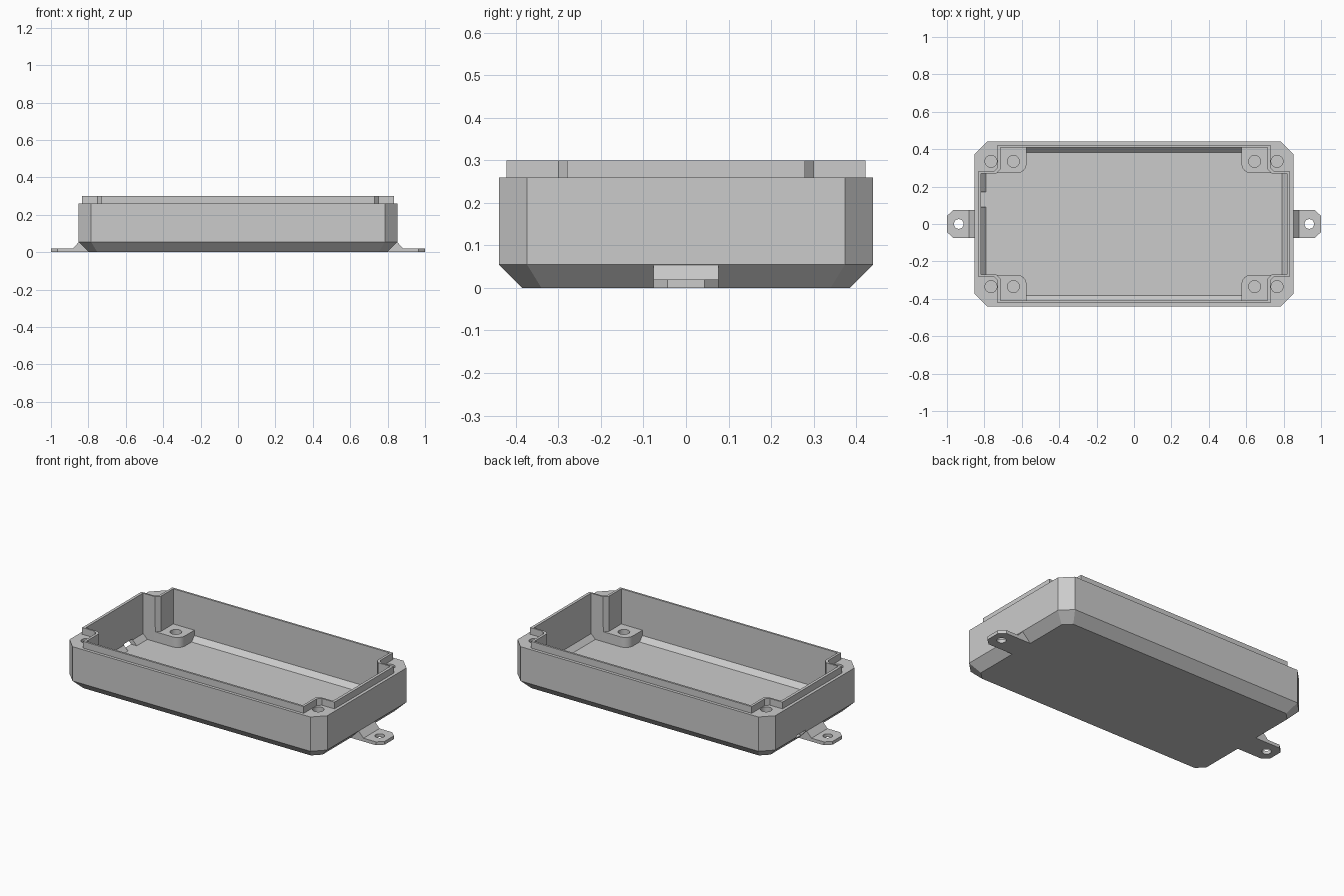
import bpy, bmesh
from math import cos, sin, pi

if "Cube" in bpy.data.objects:
    bpy.data.objects.remove(bpy.data.objects["Cube"], do_unlink=True)

grey = bpy.data.materials.new("light grey plastic")
grey.use_nodes = True
grey.diffuse_color = (0.6, 0.6, 0.6, 1)
grey.node_tree.nodes["Principled BSDF"].inputs["Base Color"].default_value = (0.6, 0.6, 0.6, 1)


def loft(name, rings):
    """Closed solid through rings of 3D points, bottom to top."""
    bm = bmesh.new()
    loops = [[bm.verts.new(p) for p in ring] for ring in rings]
    bm.faces.new(loops[0])
    bm.faces.new(loops[-1])
    n = len(loops[0])
    for a, b in zip(loops, loops[1:]):
        for i in range(n):
            j = (i + 1) % n
            bm.faces.new((a[i], a[j], b[j], b[i]))
    bmesh.ops.recalc_face_normals(bm, faces=bm.faces)
    mesh = bpy.data.meshes.new(name)
    bm.to_mesh(mesh)
    bm.free()
    mesh.materials.append(grey)
    obj = bpy.data.objects.new(name, mesh)
    bpy.context.collection.objects.link(obj)
    return obj


def flat(outline, z):
    return [(x, y, z) for x, y in outline]


def prism(name, outline, z0, z1):
    return loft(name, [flat(outline, z0), flat(outline, z1)])


def mirror_quadrant(q):
    """Repeat the +x +y quarter outline around both axes."""
    half = q + [(-x, y) for x, y in reversed(q)]
    return half + [(-x, -y) for x, y in half]


def octagon(x, y, c):
    return mirror_quadrant([(x, y - c), (x - c, y)])


def rectangle(x, y):
    return [(x, y), (-x, y), (-x, -y), (x, -y)]


def cross(big_x, big_y, x, y, r, steps=1):
    """Rectangle with notched corners; each notch corner is rounded or chamfered."""
    arc = [(-pi / 2) * (1 + i / steps) for i in range(steps + 1)]
    quarter = [(x + r + r * cos(a), y + r + r * sin(a)) for a in arc]
    return mirror_quadrant([(big_x, y)] + quarter + [(x, big_y)])


def circle(cx, cy, r, n=24):
    return [(cx + r * cos(2 * pi * i / n), cy + r * sin(2 * pi * i / n)) for i in range(n)]


def boolean(obj, other, operation, keep=False):
    mod = obj.modifiers.new("boolean", 'BOOLEAN')
    mod.operation, mod.solver, mod.object = operation, 'EXACT', other
    bpy.context.view_layer.objects.active = obj
    bpy.ops.object.modifier_apply(modifier=mod.name)
    if not keep:
        bpy.data.objects.remove(other, do_unlink=True)


# Cavity cutter: pillars in the corners, lower bosses beside them, sloped floor edge
cavity = prism("cavity_cutter", cross(0.95, 0.55, 0.715, 0.27, 0.022), 0.09, 0.5)
low = prism("low_cutter", cross(0.95, 0.55, 0.575, 0.272, 0.05, 8), 0.01, 0.12)
boolean(cavity, low, 'UNION')
wall = loft("wall_cutter", [flat(rectangle(0.79, 0.382), 0.03),
                            flat(rectangle(0.817, 0.41), 0.058),
                            flat(rectangle(0.817, 0.41), 0.4)])
boolean(cavity, wall, 'INTERSECT')

# Enclosure shell with chamfered corners and underside
shell = loft("enclosure_shell", [flat(octagon(0.797, 0.385, 0.045), 0),
                                 flat(octagon(0.852, 0.44, 0.066), 0.055),
                                 flat(octagon(0.852, 0.44, 0.066), 0.26)])
boolean(shell, cavity, 'DIFFERENCE', keep=True)

# Raised lip following the cavity
lip = prism("lid_lip", cross(0.834, 0.422, 0.73, 0.28, 0.02), 0.26, 0.3)
boolean(lip, cavity, 'DIFFERENCE')

# Screw holes in pillars and bosses
for sx in (-1, 1):
    for sy in (-1, 1):
        for x, z0, z1 in ((0.765, 0.1, 0.35), (0.645, 0.04, 0.15)):
            hole = prism("hole_cutter", circle(sx * x, sy * 0.335, 0.032), z0, z1)
            boolean(shell, hole, 'DIFFERENCE')

# Cable slot low in one end wall
slot = prism("slot_cutter", [(-0.95, 0.09), (-0.785, 0.09), (-0.785, 0.172), (-0.95, 0.172)], 0.03, 0.065)
boolean(shell, slot, 'DIFFERENCE')

# Mounting tabs with gussets at both ends
parts = [shell, lip]
for side, s in (("left", 1), ("right", -1)):
    outline = [(0.785, -0.076), (0.965, -0.076), (1, -0.043),
               (1, 0.043), (0.965, 0.076), (0.785, 0.076)]
    tab = prism(side + "_mounting_tab", [(s * x, y) for x, y in outline], 0, 0.02)
    boolean(tab, prism("tab_hole_cutter", circle(s * 0.937, 0, 0.026), -0.1, 0.1), 'DIFFERENCE')
    profile = [(0.8, 0.008), (0.883, 0.008), (0.883, 0.02), (0.85, 0.055), (0.842, 0.055)]
    gusset = loft(side + "_tab_gusset", [[(s * x, y, z) for x, z in profile] for y in (-0.076, 0.076)])
    parts += [tab, gusset]

# Smooth round holes, crisp edges elsewhere
for obj in parts:
    bpy.ops.object.select_all(action='DESELECT')
    obj.select_set(True)
    bpy.context.view_layer.objects.active = obj
    bpy.ops.object.shade_smooth_by_angle(angle=pi / 7)
